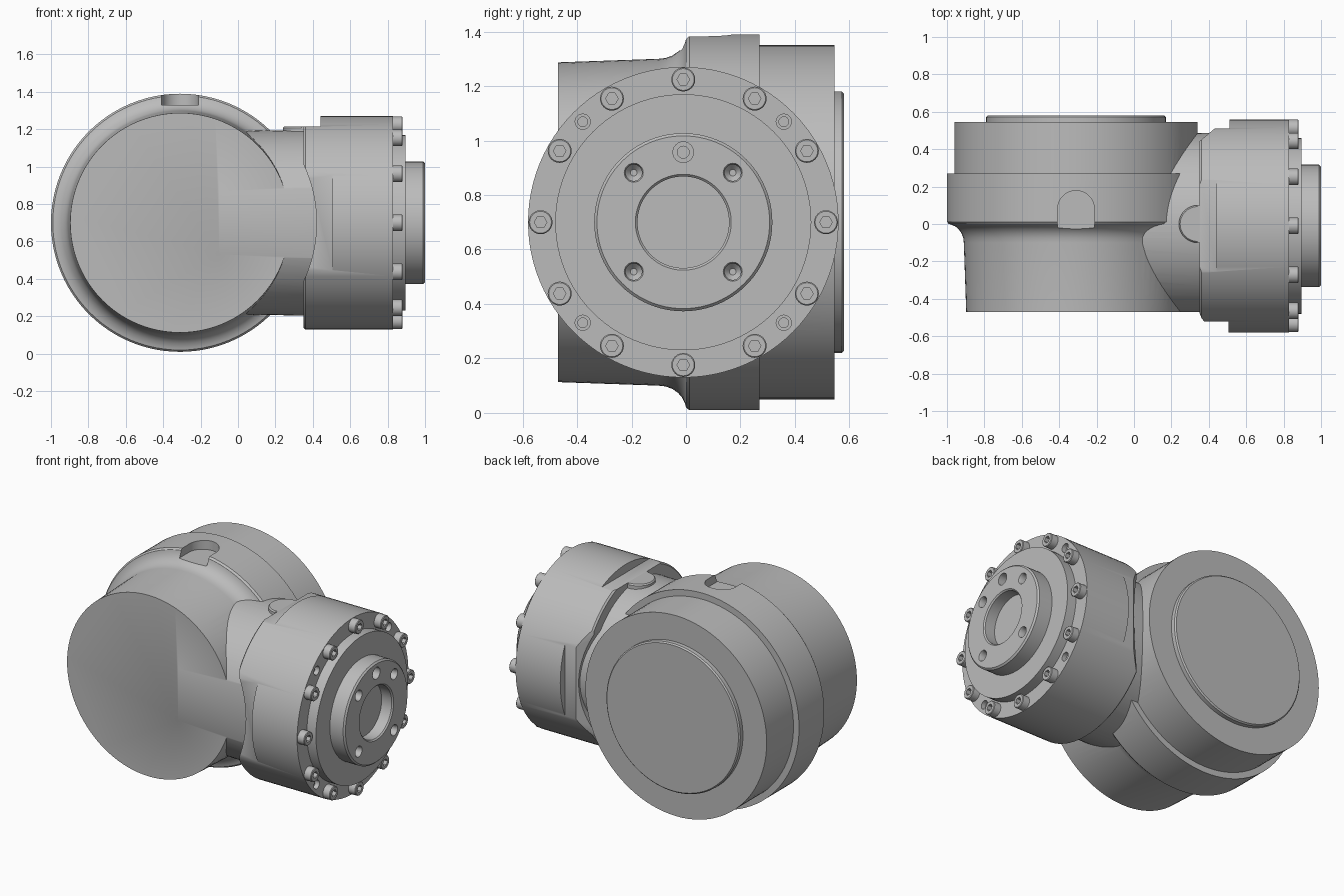
import bpy, bmesh, math
from math import pi, sin, cos, radians
from mathutils import Matrix, Vector

if "Cube" in bpy.data.objects:
    bpy.data.objects.remove(bpy.data.objects["Cube"], do_unlink=True)

grey = bpy.data.materials.new("housing_grey")
grey.use_nodes = True
grey.diffuse_color = (0.5, 0.5, 0.5, 1)
grey.node_tree.nodes["Principled BSDF"].inputs["Base Color"].default_value = (0.5, 0.5, 0.5, 1)

MAIN = Vector((-0.31, 0, 0.70))      # axis of the main housing, along y
OUT = Vector((0, -0.01, 0.70))       # axis of the output drive, along x


def lathe(bm, profile, axis, centre, segments=96):
    """Spin (radius, distance) points round an axis and cap both ends."""
    rings = []
    for r, d in profile:
        ring = []
        for i in range(segments):
            a = 2 * pi * i / segments
            u, v = r * cos(a), r * sin(a)
            p = {"x": (d, u, v), "y": (u, d, v), "z": (u, v, d)}[axis]
            ring.append(bm.verts.new(centre + Vector(p)))
        rings.append(ring)
    faces = [bm.faces.new(rings[0]), bm.faces.new(rings[-1])]
    for a, b in zip(rings, rings[1:]):
        for i in range(segments):
            j = (i + 1) % segments
            faces.append(bm.faces.new((a[i], a[j], b[j], b[i])))
    bmesh.ops.recalc_face_normals(bm, faces=faces)


def make(name, bm):
    mesh = bpy.data.meshes.new(name)
    bm.to_mesh(mesh)
    bm.free()
    mesh.materials.append(grey)
    obj = bpy.data.objects.new(name, mesh)
    bpy.context.collection.objects.link(obj)
    return obj


def lathed(name, profile, axis, centre, segments=96):
    bm = bmesh.new()
    lathe(bm, profile, axis, centre, segments)
    return make(name, bm)


def box(name, low, high, turn=0):
    low, high = Vector(low), Vector(high)
    bm = bmesh.new()
    bmesh.ops.create_cube(bm, size=1, matrix=Matrix.Translation((low + high) / 2)
                          @ Matrix.Rotation(turn, 4, "Z") @ Matrix.Diagonal((*(high - low), 1)))
    return make(name, bm)


def combine(obj, other, operation):
    """Apply a boolean and throw the helper away."""
    mod = obj.modifiers.new(operation, "BOOLEAN")
    mod.operation, mod.object, mod.solver = operation, other, "EXACT"
    bpy.context.view_layer.objects.active = obj
    bpy.ops.object.modifier_apply(modifier=mod.name)
    bpy.data.objects.remove(other, do_unlink=True)


def cut(obj, other):
    combine(obj, other, "DIFFERENCE")


def around(radius, degrees):
    return OUT + Vector((0, radius * cos(radians(degrees)), radius * sin(radians(degrees))))


# Main housing: front barrel, filleted shoulder, back barrel
fillet = [(0.69 - 0.09 * cos(t * pi / 12), -0.1 + 0.1 * sin(t * pi / 12)) for t in range(6)]
housing = lathed("main_housing", [(0.587, -0.47)] + fillet +
                 [(0.68, 0), (0.69, 0.012), (0.69, 0.27), (0.65, 0.27), (0.65, 0.545)], "y", MAIN)

# Neck joining the two axes, trimmed flush with the front
neck = lathed("neck", [(0.49, -0.1), (0.497, 0.45)], "x", OUT)
cut(neck, box("trim", (-1, -1, 0), (1, -0.47, 2)))
combine(housing, neck, "UNION")

# Round-backed pocket in the top of the shoulder
cut(housing, box("pocket", (-0.408, -0.2, 1.33), (-0.212, 0.08, 1.6)))
cut(housing, lathed("pocket_end", [(0.098, 1.33), (0.098, 1.6)], "z", Vector((-0.31, 0.08, 0)), 48))

# Back cover
cover = lathed("back_cover", [(0.48, 0.53), (0.48, 0.572), (0.472, 0.58)], "y", MAIN)

# Round-ended pad over the neck
pad = lathed("top_pad", [(0.1, 1.0), (0.1, 1.207), (0.093, 1.215)], "z", Vector((0.34, 0, 0)), 48)
combine(pad, box("pad_body", (0.34, -0.1, 1.0), (0.4, 0.1, 1.214)), "UNION")

# Output drive: flange body, raised disc, hub with a blind bore
drive = lathed("output_drive", [
    (0.56, 0.35), (0.57, 0.36), (0.57, 0.83), (0.47, 0.83), (0.47, 0.895), (0.327, 0.895),
    (0.327, 0.99), (0.317, 1.0), (0.176, 1.0), (0.168, 0.992), (0.168, 0.92)], "x", OUT)
cut(drive, lathed("clearance", [(0.73, -1), (0.73, 1)], "y", MAIN))
cut(drive, box("front_flat", (0, -1, 0), (0.505, -0.52, 2)))
cut(drive, box("back_flat", (0, 0.51, 0), (0.51, 1, 2)))
cut(drive, box("top_flat", (0, -1, 1.215), (0.44, 1, 2)))
cut(drive, box("back_corner", (0.065, 0.432, 0), (0.465, 0.832, 2), 0.7))

# Screw holes in the hub and the rim
holes = bmesh.new()
for angle in (45, 135, 225, 315):
    lathe(holes, [(0.012, 0.92), (0.03, 0.94), (0.03, 0.99), (0.036, 1.002)], "x",
          around(0.257, angle), 24)
    lathe(holes, [(0.018, 0.77), (0.018, 0.8), (0.028, 0.8), (0.028, 0.84)], "x",
          around(0.522, angle), 24)
lathe(holes, [(0.022, 0.92), (0.022, 0.95), (0.038, 0.95), (0.038, 1.01)], "x", around(0.257, 90), 24)
cut(drive, make("holes", holes))

# Ring of socket screws
heads, sockets = bmesh.new(), bmesh.new()
for angle in range(0, 360, 30):
    spot = around(0.524, angle)
    lathe(heads, [(0.044, 0.825), (0.044, 0.876), (0.04, 0.88)], "x", spot, 24)
    lathe(sockets, [(0.023, 0.85), (0.023, 0.9)], "x", spot, 6)
screws = make("rim_screws", heads)
cut(screws, make("sockets", sockets))

# Smooth the round sides, keep the machined edges
bpy.ops.object.select_all(action="DESELECT")
for obj in (housing, cover, pad, drive, screws):
    obj.select_set(True)
bpy.context.view_layer.objects.active = housing
bpy.ops.object.shade_smooth_by_angle(angle=radians(30))
